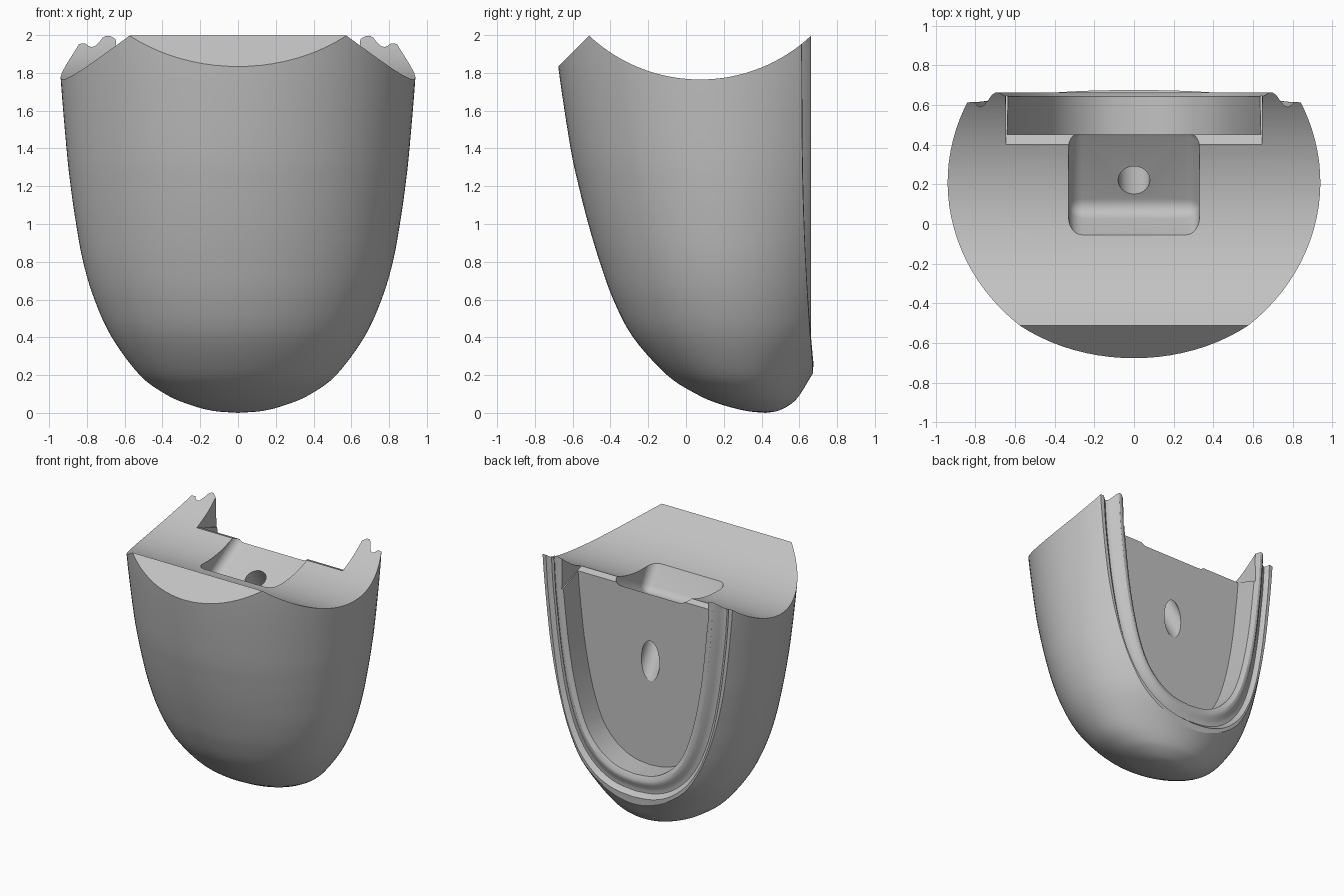
import bpy, bmesh, math
from mathutils import Vector, Matrix

if "Cube" in bpy.data.objects:
    bpy.data.objects.remove(bpy.data.objects["Cube"], do_unlink=True)

grey = bpy.data.materials.new("plain_grey")
grey.use_nodes = True
grey.diffuse_color = (0.54, 0.54, 0.54, 1)
grey.node_tree.nodes["Principled BSDF"].inputs["Base Color"].default_value = grey.diffuse_color


def smooth_path(points, steps):
    """Catmull-Rom curve through the points."""
    pts = [Vector(p) for p in points]
    pts = [2 * pts[0] - pts[1]] + pts + [2 * pts[-1] - pts[-2]]
    path = []
    for a, b, c, d in zip(pts, pts[1:], pts[2:], pts[3:]):
        for i in range(steps):
            t = i / steps
            path.append(0.5 * (2 * b + (c - a) * t + (2 * a - 5 * b + 4 * c - d) * t * t
                               + (3 * b - a - 3 * c + d) * t ** 3))
    return path + [pts[-2]]


def finish(bm, name):
    bmesh.ops.recalc_face_normals(bm, faces=bm.faces)
    mesh = bpy.data.meshes.new(name)
    bm.to_mesh(mesh)
    bm.free()
    mesh.materials.append(grey)
    obj = bpy.data.objects.new(name, mesh)
    bpy.context.collection.objects.link(obj)
    return obj


def bridge(bm, first, second, closed):
    n = len(first)
    for i in range(n if closed else n - 1):
        j = (i + 1) % n
        bm.faces.new((first[i], first[j], second[j], second[i]))


def box(name, size, matrix, bevel=0):
    bm = bmesh.new()
    bmesh.ops.create_cube(bm, size=1, matrix=Matrix.Diagonal((*size, 1)))
    if bevel:
        bmesh.ops.bevel(bm, geom=bm.edges[:], offset=bevel, segments=6,
                        profile=0.5, affect='EDGES')
    bm.transform(matrix)
    return finish(bm, name)


def cylinder(name, radius, depth, matrix, sides):
    bm = bmesh.new()
    bmesh.ops.create_cone(bm, cap_ends=True, segments=sides, radius1=radius,
                          radius2=radius, depth=depth, matrix=matrix)
    return finish(bm, name)


def move(x, y, z):
    return Matrix.Translation((x, y, z))


def rot(degrees, axis):
    return Matrix.Rotation(math.radians(degrees), 4, axis)


# Outer body: elliptical sections (half width, front y, centre y) against height
stations = [((0, .42, .42), 0), ((.14, .31, .4), .012), ((.275, .17, .365), .05),
            ((.385, .055, .33), .1), ((.52, -.1, .283), .2), ((.668, -.28, .255), .4),
            ((.76, -.385, .235), .6), ((.82, -.457, .222), .8), ((.857, -.517, .215), 1),
            ((.886, -.568, .21), 1.2), ((.908, -.611, .205), 1.4),
            ((.941, -.672, .2), 1.8), ((.955, -.705, .2), 2.1)]
sections = smooth_path([(*s, z) for s, z in stations], 5)
SIDES = 96
bm = bmesh.new()
tip = bm.verts.new((0, sections[0][1], 0))
rings = []
for half, front, mid, z in sections[1:]:
    angles = [math.tau * i / SIDES for i in range(SIDES)]
    rings.append([bm.verts.new((half * math.cos(a), mid + (mid - front) * math.sin(a), max(z, 0)))
                  for a in angles])
for lower, upper in zip(rings, rings[1:]):
    bridge(bm, lower, upper, True)
for i in range(SIDES):
    bm.faces.new((tip, rings[0][i], rings[0][(i + 1) % SIDES]))
bm.faces.new(rings[-1])
body = finish(bm, "curved_cup_shell")

# Back cutter: swept rim, groove, bead and recess, following a U between two outlines
outer_u = smooth_path([(0, .22), (.16, .235), (.3, .28), (.42, .36), (.53, .48), (.63, .66),
                       (.71, .9), (.77, 1.2), (.81, 1.5), (.84, 1.8), (.865, 2.3)], 4)
inner_u = smooth_path([(0, .43), (.13, .445), (.24, .49), (.34, .57), (.42, .68), (.485, .84),
                       (.54, 1.05), (.585, 1.3), (.615, 1.55), (.64, 1.82), (.66, 2.3)], 4)
# Each step: share of the way inward, depth y, how much it follows the flared foot
rim_profile = [(-1.2, 1.6, 0), (-1.2, .61, 1), (0, .612, 1), (.2, .615, 1), (.27, .6, .9),
               (.35, .59, .8), (.45, .597, .7), (.55, .62, .4), (.66, .65, .1),
               (.75, .662, 0), (.84, .662, 0), (1, .643, 0), (1, .45, 0)]
bm = bmesh.new()
rows = []
for share, depth, flare in rim_profile:
    half_row = []
    for o, n in zip(outer_u, inner_u):
        p = o.lerp(n, share)
        y = depth + flare * .06 * max(0, (2 - o.y) / 1.78) ** 3
        half_row.append((p.x, y, p.y))
    full = [(-x, y, z) for x, y, z in reversed(half_row[1:])] + half_row
    rows.append([bm.verts.new(p) for p in full])
for a, b in zip(rows, rows[1:]):
    bridge(bm, a, b, False)
bm.faces.new(rows[0])
bm.faces.new(rows[-1])
bm.faces.new([r[0] for r in rows] + [r[-1] for r in reversed(rows)])
back_cutter = finish(bm, "back_recess_cutter")

# Saddle across the top, front chamfer and sloped ledge over the back plate
saddle = cylinder("saddle_cutter", .86, 3, move(0, .075, 2.625) @ rot(90, 'Y'), 160)
chamfer = box("chamfer_cutter", (3, 2, 1), move(0, -.51, 2) @ rot(45, 'X') @ move(0, 0, .5))
ledge = box("ledge_cutter", (1.29, .3, .3),
            move(0, .4, 1.829) @ rot(-20, 'X') @ move(0, .15, .15))

# Tilted pocket with a fixing hole square to its floor
pocket_frame = move(0, .065, 1.567) @ rot(30, 'X')
pocket = box("pocket_cutter", (.66, .5, .6), pocket_frame @ move(0, .25, .3), .07)
hole = cylinder("hole_cutter", .08, 1.1, pocket_frame @ move(0, .18, -.45), 40)

cutters = (back_cutter, saddle, chamfer, ledge, pocket, hole)
for cutter in cutters:
    mod = body.modifiers.new(cutter.name, 'BOOLEAN')
    mod.operation = 'DIFFERENCE'
    mod.solver = 'EXACT'
    mod.object = cutter

# Bake the cuts and tidy up
bpy.context.view_layer.update()
evaluated = body.evaluated_get(bpy.context.evaluated_depsgraph_get())
baked = bpy.data.meshes.new_from_object(evaluated)
body.modifiers.clear()
body.data = baked
baked.materials.clear()
baked.materials.append(grey)
for face in baked.polygons:
    face.material_index = 0
for cutter in cutters:
    bpy.data.objects.remove(cutter, do_unlink=True)
bpy.ops.object.select_all(action='DESELECT')
body.select_set(True)
bpy.context.view_layer.objects.active = body
bpy.ops.object.shade_smooth_by_angle(angle=math.radians(30))
